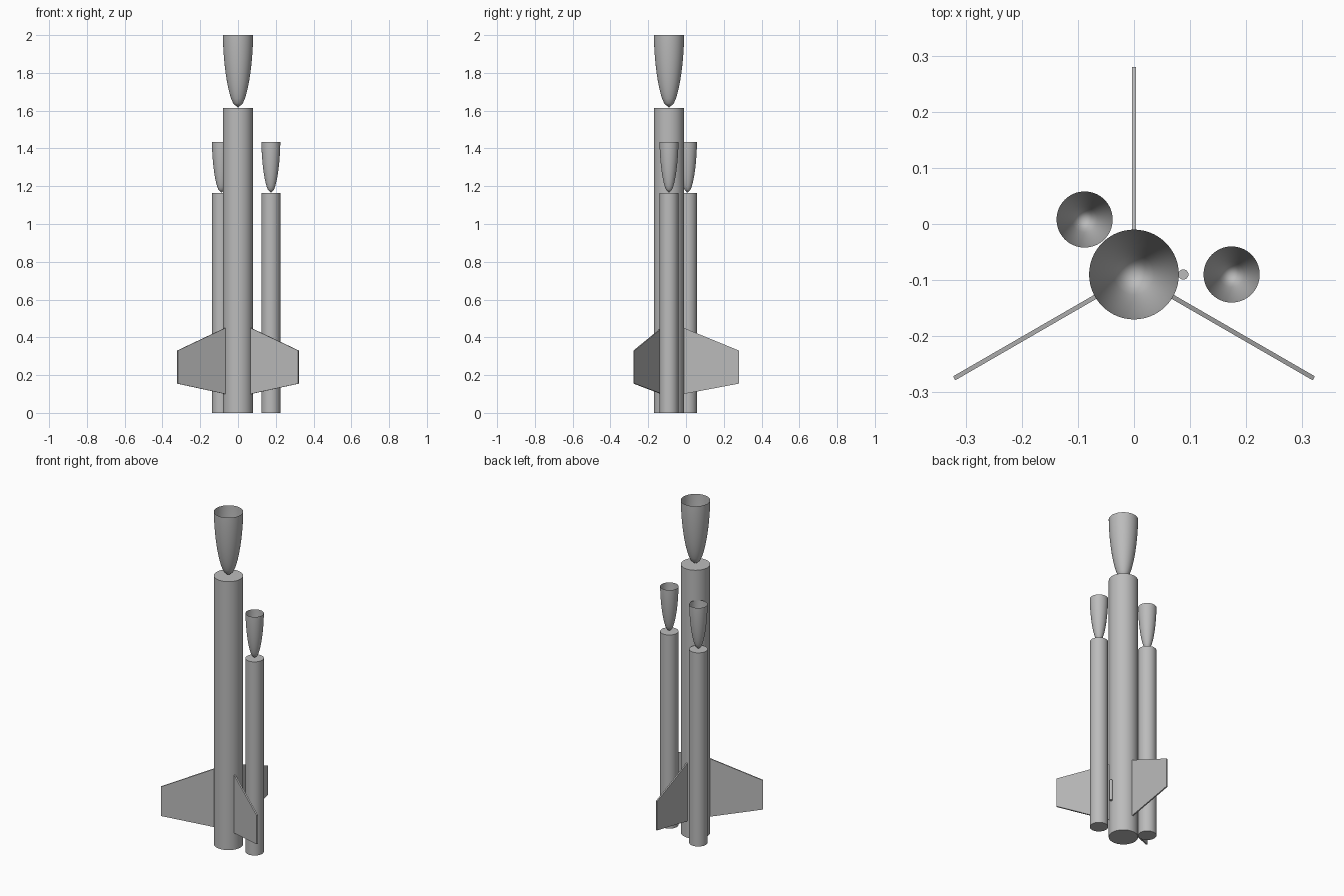
import bpy, bmesh, math
from mathutils import Matrix, Vector

cube = bpy.data.objects.get("Cube")
if cube:
    bpy.data.objects.remove(cube)

grey = bpy.data.materials.new("plain_grey")
grey.use_nodes = True
COLOUR = (0.5, 0.5, 0.5, 1)
grey.diffuse_color = COLOUR
grey.node_tree.nodes["Principled BSDF"].inputs["Base Color"].default_value = COLOUR

SIDES = 64
AXIS = Vector((0, -0.09, 0))  # centre line of the main body


def finish(name, bm, location, smooth=True):
    mesh = bpy.data.meshes.new(name)
    bm.to_mesh(mesh)
    bm.free()
    mesh.materials.append(grey)
    obj = bpy.data.objects.new(name, mesh)
    bpy.context.collection.objects.link(obj)
    obj.location = location
    if smooth:
        bpy.ops.object.select_all(action='DESELECT')
        obj.select_set(True)
        bpy.context.view_layer.objects.active = obj
        bpy.ops.object.shade_smooth_by_angle(angle=math.radians(30))
    return obj


def tube(name, centre, radius, low, high):
    """Closed upright cylinder."""
    bm = bmesh.new()
    bmesh.ops.create_cone(bm, cap_ends=True, segments=SIDES, radius1=radius,
                          radius2=radius, depth=high - low)
    finish(name, bm, centre + Vector((0, 0, (low + high) / 2)))


def open_cone(name, centre, radius, low, high, steps=16):
    """Hollow rounded cone, tip down and mouth open upwards."""
    bm = bmesh.new()
    profile = []
    for i in range(steps + 1):
        t = i / steps
        r = radius * math.sqrt(1 - (1 - t) ** 1.7)
        profile.append(bm.verts.new((r, 0, (high - low) * t)))
    edges = [bm.edges.new(pair) for pair in zip(profile, profile[1:])]
    bmesh.ops.spin(bm, geom=profile + edges, cent=(0, 0, 0), axis=(0, 0, 1),
                   angle=math.tau, steps=SIDES, use_duplicate=False)
    bmesh.ops.remove_doubles(bm, verts=bm.verts, dist=0.0001)
    bmesh.ops.recalc_face_normals(bm, faces=bm.faces)
    # the mouth is open, so make sure the faces point outwards
    face = max(bm.faces, key=lambda f: f.calc_center_median().z)
    centre_point = face.calc_center_median()
    if face.normal.x * centre_point.x + face.normal.y * centre_point.y < 0:
        bmesh.ops.reverse_faces(bm, faces=bm.faces)
    finish(name, bm, centre + Vector((0, 0, low)))


def fin(name, angle, thickness=0.008):
    """Swept plate standing out from the main body."""
    outline = [(0.078, 0.10), (0.37, 0.155), (0.37, 0.33), (0.078, 0.45)]
    bm = bmesh.new()
    face = bm.faces.new([bm.verts.new((r, -thickness / 2, z)) for r, z in outline])
    side = bmesh.ops.extrude_face_region(bm, geom=[face])
    moved = [v for v in side["geom"] if isinstance(v, bmesh.types.BMVert)]
    bmesh.ops.translate(bm, verts=moved, vec=(0, thickness, 0))
    bmesh.ops.recalc_face_normals(bm, faces=bm.faces)
    bmesh.ops.rotate(bm, verts=bm.verts, cent=(0, 0, 0),
                     matrix=Matrix.Rotation(math.radians(angle), 3, 'Z'))
    finish(name, bm, AXIS, smooth=False)


# Bodies with their upturned cones
stages = [
    ("main", AXIS, 0.08, 1.615, 2.0),
    ("left_booster", Vector((0.174, -0.09, 0)), 0.05, 1.165, 1.435),
    ("right_booster", Vector((-0.088, 0.008, 0)), 0.05, 1.165, 1.435),
]
for name, centre, radius, shoulder, top in stages:
    tube(name + "_body", centre, radius, 0, shoulder)
    open_cone(name + "_cone", centre, radius, shoulder, top)

# Three fins around the main body
for name, angle in (("back_fin", 90), ("right_fin", 210), ("left_fin", 330)):
    fin(name, angle)

# Small guide lug on the side of the main body
tube("guide_lug", AXIS + Vector((0.088, 0, 0)), 0.009, 0.2, 0.325)
